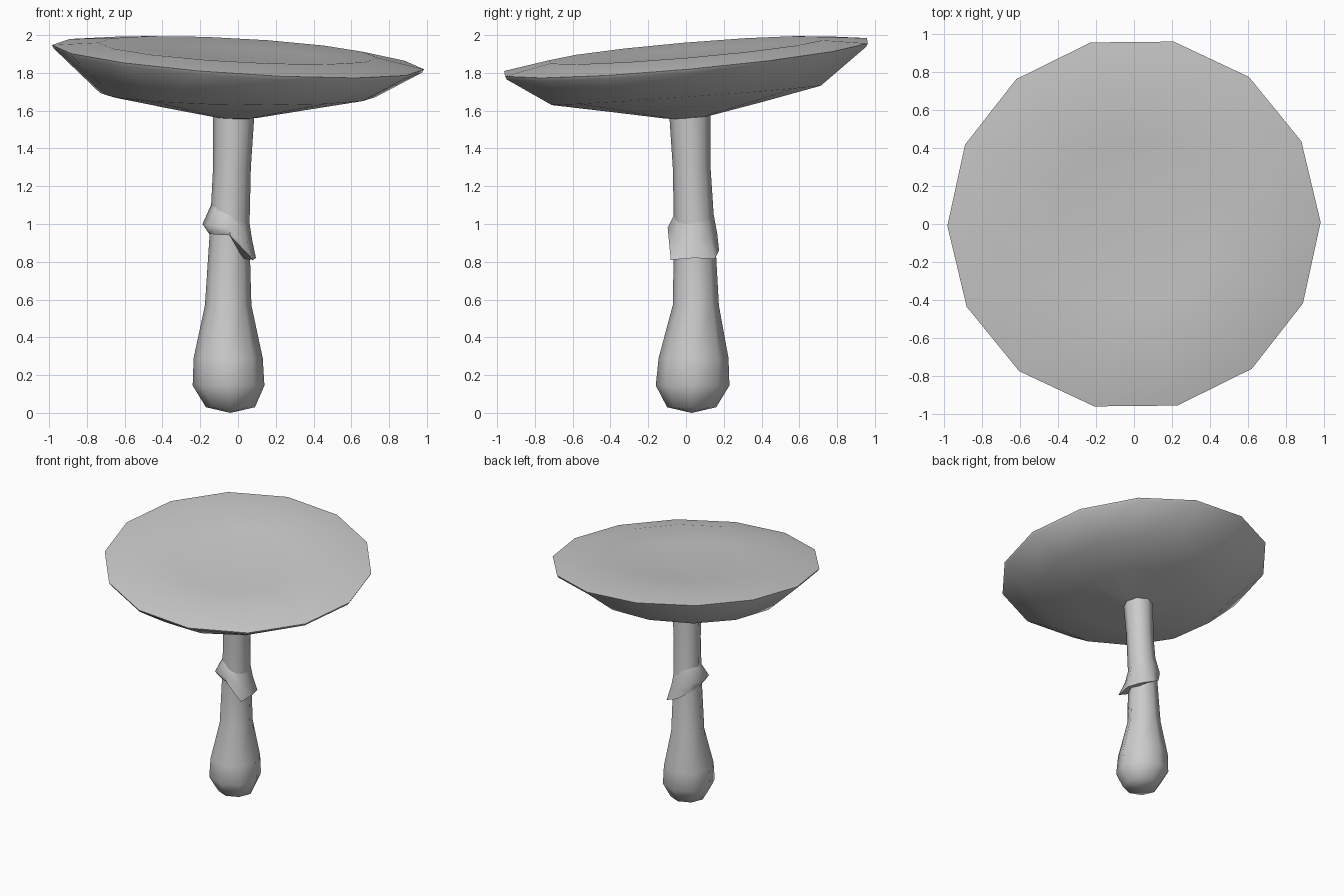
import bpy, bmesh, math

if "Cube" in bpy.data.objects:
    bpy.data.objects.remove(bpy.data.objects["Cube"])


def ring_point(cx, cy, rx, ry, angle):
    return cx + rx * math.cos(angle), cy + ry * math.sin(angle)


def loft(name, rings, bottom, top, smooth):
    """Join equal-length vertex rings, closing both ends with a fan to a point."""
    bm = bmesh.new()
    loops = [[bm.verts.new(p) for p in ring] for ring in rings]
    n = len(loops[0])
    for a, b in zip(loops, loops[1:]):
        for i in range(n):
            j = (i + 1) % n
            bm.faces.new((a[i], a[j], b[j], b[i]))
    for loop, tip in ((loops[0], bottom), (loops[-1], top)):
        if tip:
            v = bm.verts.new(tip)
            for i in range(n):
                bm.faces.new((loop[i], loop[(i + 1) % n], v))
    bmesh.ops.recalc_face_normals(bm, faces=bm.faces)
    mesh = bpy.data.meshes.new(name)
    bm.to_mesh(mesh)
    bm.free()
    obj = bpy.data.objects.new(name, mesh)
    bpy.context.collection.objects.link(obj)
    bpy.ops.object.select_all(action='DESELECT')
    obj.select_set(True)
    bpy.context.view_layer.objects.active = obj
    bpy.ops.object.shade_smooth_by_angle(angle=math.radians(smooth))
    return obj


# Stalk: bulbous base, eight sides (z, centre x, centre y, x radius, y radius)
stalk = [(0.03, -0.04, 0.03, 0.13, 0.13), (0.145, -0.05, 0.035, 0.19, 0.195),
         (0.29, -0.052, 0.04, 0.183, 0.185), (0.57, -0.052, 0.052, 0.123, 0.122),
         (0.95, -0.045, 0.045, 0.105, 0.108), (1.3, -0.032, 0.03, 0.1, 0.1),
         (1.6, -0.022, 0.02, 0.11, 0.11)]
angles8 = [math.tau * i / 8 for i in range(8)]
loft("stalk", [[(*ring_point(cx, cy, rx, ry, a), z) for a in angles8]
               for z, cx, cy, rx, ry in stalk],
     (-0.04, 0.03, 0), (-0.02, 0.02, 1.6), 80)

# Skirt around the stalk: hem hangs low at the right and back, bulges up at the left
top_z = [1.03, 1.04, 1.07, 1.1, 1.1, 1.09, 1.06, 1.03]
mid_z = [0.92, 0.93, 0.95, 0.98, 1.0, 0.99, 0.98, 0.92]
mid_r = [0.117, 0.12, 0.122, 0.13, 0.145, 0.16, 0.14, 0.125]
hem_z = [0.82, 0.815, 0.86, 0.92, 0.955, 0.945, 0.94, 0.81]
hem_r = [0.138, 0.155, 0.132, 0.12, 0.115, 0.125, 0.13, 0.175]


def skirt_ring(radii, heights):
    return [(*ring_point(-0.043, 0.043, r, r, a), z)
            for a, r, z in zip(angles8, radii, heights)]


loft("skirt", [skirt_ring([0.1] * 8, top_z), skirt_ring(mid_r, mid_z),
               skirt_ring(hem_r, hem_z),
               skirt_ring([0.1] * 8, [z + 0.005 for z in hem_z])], None, None, 60)

# Cap: tilted fourteen-sided dish (radius, height, x slope, y slope)
cap = [(0.12, 1.565, 0.0, 0.05), (0.42, 1.622, -0.01, 0.065),
       (0.73, 1.683, -0.015, 0.072), (0.975, 1.865, -0.066, 0.09),
       (0.985, 1.883, -0.066, 0.09), (0.74, 1.92, -0.055, 0.085),
       (0.45, 1.9, -0.055, 0.085)]
cap_rings = []
for r, z, sx, sy in cap:
    pts = [ring_point(0, 0, r, r, math.tau * i / 14 + 0.01) for i in range(14)]
    cap_rings.append([(x, y, z + sx * x + sy * y) for x, y in pts])
loft("cap", cap_rings, (0, 0, 1.55), (0, 0, 1.895), 45)
